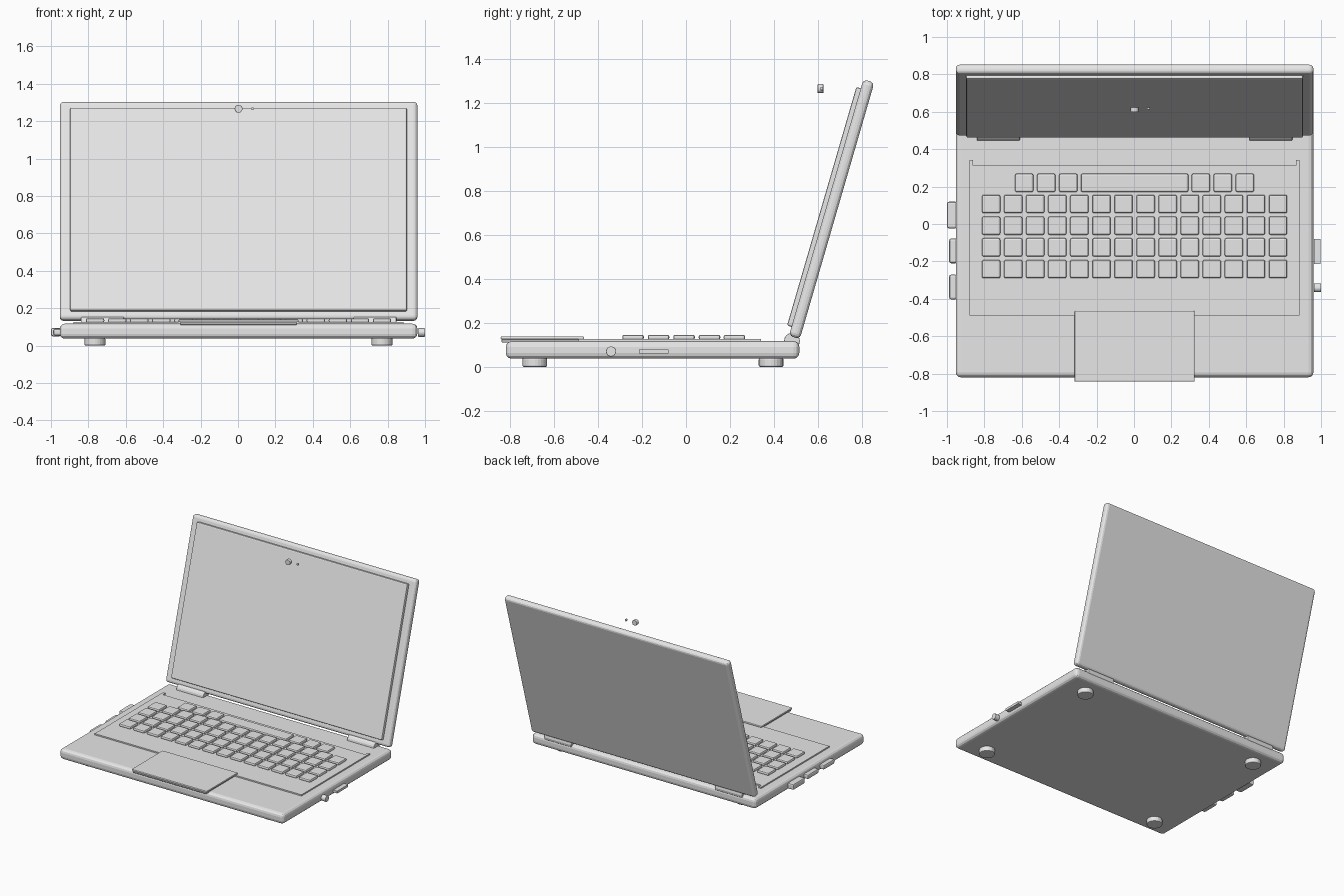
import bpy, bmesh, math
from mathutils import Matrix, Vector

default = bpy.data.objects.get("Cube")
if default:
    bpy.data.objects.remove(default, do_unlink=True)

GREY = (0.8, 0.8, 0.8, 1.0)
grey = bpy.data.materials.new("plain grey")
grey.use_nodes = True
grey.diffuse_color = GREY
grey.node_tree.nodes["Principled BSDF"].inputs["Base Color"].default_value = GREY

CX = 0.003                      # the body sits a hair off the port-to-port centre
TILT = math.radians(16.2)       # backward lean of the lid
LID_CENTRE = Vector((CX, 0.6625, 0.7175))


def finish(name, bm, bevel=0, segments=2):
    """Turn a bmesh into a named object with an optional edge bevel."""
    mesh = bpy.data.meshes.new(name)
    bm.to_mesh(mesh)
    bm.free()
    mesh.materials.append(grey)
    obj = bpy.data.objects.new(name, mesh)
    bpy.context.collection.objects.link(obj)
    if bevel:
        mod = obj.modifiers.new("rounded edges", 'BEVEL')
        mod.width = bevel
        mod.segments = segments
        mod.limit_method = 'ANGLE'
        mod.angle_limit = math.radians(40)
        mod.use_clamp_overlap = True
    return obj


def box(name, centre, size, bevel=0, segments=2, tilt=0):
    bm = bmesh.new()
    bmesh.ops.create_cube(bm, size=1)
    bmesh.ops.scale(bm, vec=size, verts=bm.verts)
    obj = finish(name, bm, bevel, segments)
    obj.location = centre
    obj.rotation_euler.x = -tilt
    return obj


def cylinder(name, centre, radius, depth, axis='Z', sides=24, bevel=0):
    bm = bmesh.new()
    bmesh.ops.create_cone(bm, cap_ends=True, segments=sides,
                          radius1=radius, radius2=radius, depth=depth)
    if axis != 'Z':
        turn = Matrix.Rotation(math.pi / 2, 3, 'Y' if axis == 'X' else 'X')
        bmesh.ops.rotate(bm, cent=(0, 0, 0), matrix=turn, verts=bm.verts)
    obj = finish(name, bm, bevel)
    obj.location = centre
    return obj


def on_lid(forward):
    """Point at the lid centre, moved out of its front by a distance."""
    return LID_CENTRE + forward * Vector((0, -math.cos(TILT), math.sin(TILT)))


# Base body
box("base", (CX, -0.152, 0.077), (1.912, 1.335, 0.08), 0.026, 3)

# Round feet under the base
for side, x in (("right", -0.765), ("left", 0.77)):
    for end, y in (("front", -0.688), ("rear", 0.387)):
        cylinder(f"foot_{end}_{side}", (x, y, 0.02), 0.056, 0.04, bevel=0.006)

# Lid and screen panel
box("lid", LID_CENTRE, (1.912, 1 * 0.052, 1.215), 0.02, 3, TILT)
box("screen", on_lid(0.032), (1.8, 0.03, 1.13), 0.008, 2, TILT)

# Hinge barrels
for side, x in (("right", -0.725), ("left", 0.732)):
    cylinder(f"hinge_{side}", (x, 0.482, 0.118), 0.036, 0.23, 'X', 16, 0.004)

# Thin keyboard deck with small ears at its rear corners
deck = bmesh.new()
outline = [(-0.88, -0.49), (0.885, -0.49), (0.885, 0.342), (0.865, 0.342),
           (0.865, 0.312), (-0.86, 0.312), (-0.86, 0.342), (-0.88, 0.342)]
face = deck.faces.new([deck.verts.new((x, y, 0.112)) for x, y in outline])
grown = bmesh.ops.extrude_face_region(deck, geom=[face])["geom"]
bmesh.ops.translate(deck, vec=(0, 0, 0.015),
                    verts=[v for v in grown if isinstance(v, bmesh.types.BMVert)])
bmesh.ops.recalc_face_normals(deck, faces=deck.faces)
finish("keyboard_deck", deck)


# Keys
def key(name, x, y, width=0.098):
    box(name, (x, y, 0.134), (width, 0.098, 0.024), 0.009)


for row in range(4):
    for column in range(14):
        key(f"key_{row + 1}_{column + 1}", CX + (column - 6.5) * 0.118,
            -0.241 + row * 0.116)
for i in range(3):
    for side, sign in (("right", -1), ("left", 1)):
        key(f"rear_key_{side}_{i + 1}", CX + sign * (0.354 + i * 0.118), 0.22)
key("space_bar", CX, 0.22, 0.575)

# Touchpad: a support plate with the pad on top
box("touchpad_support", (CX, -0.655, 0.118), (0.625, 0.37, 0.014), 0.003, 1)
box("touchpad", (CX, -0.654, 0.132), (0.642, 0.378, 0.014), 0.005)

# Ports on the right side
for i, (y, length, reach) in enumerate(((0.048, 0.142, 1.0),
                                        (-0.144, 0.132, 0.988),
                                        (-0.337, 0.132, 0.988))):
    width = reach - 0.945
    box(f"side_port_{i + 1}", (-reach + width / 2, y, 0.072),
        (width, length, 0.045 if i == 0 else 0.036), 0.01)

# Card slot and round jack on the left side
box("card_slot", (0.979, -0.147, 0.07), (0.034, 0.134, 0.018))
cylinder("round_jack", (0.981, -0.341, 0.07), 0.023, 0.038, 'X', bevel=0.003)

# Camera and its indicator, set forward of the lid
cylinder("camera", (CX, 0.612, 1.266), 0.021, 0.026, 'Y', bevel=0.003)
cylinder("camera_indicator", (0.078, 0.617, 1.266), 0.008, 0.012, 'Y', 16)
